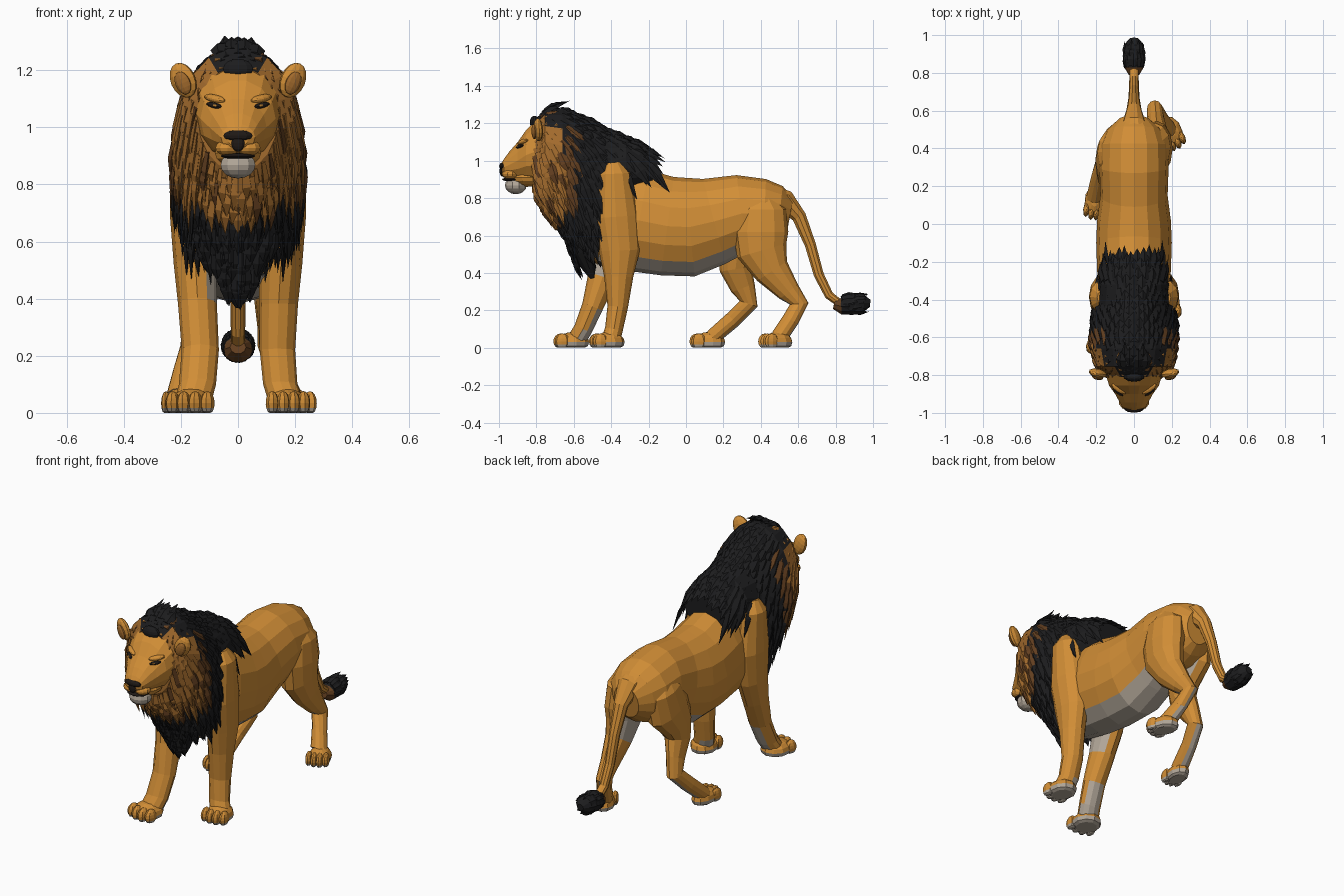
import bpy
import bmesh
import math
import random
from mathutils import Vector, Matrix

random.seed(4)
default_cube = bpy.data.objects.get("Cube")
if default_cube:
    bpy.data.objects.remove(default_cube, do_unlink=True)


def material(name, red, green, blue):
    mat = bpy.data.materials.new(name)
    mat.use_nodes = True
    mat.diffuse_color = (red, green, blue, 1)
    shader = next(n for n in mat.node_tree.nodes if n.type == 'BSDF_PRINCIPLED')
    shader.inputs["Base Color"].default_value = (red, green, blue, 1)
    shader.inputs["Roughness"].default_value = .9
    return mat


TAN = material("tan_fur", .64, .27, .037)
BROWN = material("brown_mane", .36, .145, .026)
UMBER = material("dark_brown_mane", .13, .052, .015)
BLACK = material("black_mane", .012, .012, .013)
PALE = material("pale_fur", .45, .39, .32)
DARK = material("dark_skin", .014, .01, .008)
AMBER = material("amber_iris", .45, .2, .03)


def make(name, bm, mats, rule=None):
    """Turn a bmesh into a flat shaded object; rule(centre, normal) picks the material slot."""
    for v in bm.verts:
        v.co.z = max(v.co.z, 0)
    bmesh.ops.recalc_face_normals(bm, faces=bm.faces)
    bm.normal_update()
    for face in bm.faces:
        if rule:
            face.material_index = int(rule(face.calc_center_median(), face.normal))
    mesh = bpy.data.meshes.new(name)
    bm.to_mesh(mesh)
    bm.free()
    for mat in mats:
        mesh.materials.append(mat)
    bpy.context.collection.objects.link(bpy.data.objects.new(name, mesh))


def tube(name, stations, mats, rule=None, sides=12, upright=False):
    """Loft elliptical rings; each station is x, y, z, half width, half depth."""
    bm = bmesh.new()
    rings = []
    centres = [Vector(s[:3]) for s in stations]
    for i, (x, y, z, wide, deep) in enumerate(stations):
        tangent = centres[min(i + 1, len(centres) - 1)] - centres[max(i - 1, 0)]
        across = Vector((1, 0, 0))
        up = Vector((0, 0, 1)) if upright else across.cross(tangent).normalized()
        ring = []
        for k in range(sides):
            angle = math.tau * k / sides
            offset = across * wide * math.cos(angle) + up * deep * math.sin(angle)
            ring.append(bm.verts.new(centres[i] + offset))
        rings.append(ring)
    for lower, upper in zip(rings, rings[1:]):
        for k in range(sides):
            j = (k + 1) % sides
            bm.faces.new((lower[k], lower[j], upper[j], upper[k]))
    bm.faces.new(rings[0])
    bm.faces.new(rings[-1])
    make(name, bm, mats, rule)


def add_ball(bm, centre, size, turn=Matrix(), segments=10):
    matrix = Matrix.Translation(centre) @ turn.to_4x4() @ Matrix.Diagonal((*size, 1))
    bmesh.ops.create_uvsphere(bm, u_segments=segments, v_segments=8, radius=1, matrix=matrix)


def ball(name, centre, size, mat, turn=Matrix()):
    bm = bmesh.new()
    add_ball(bm, centre, size, turn)
    make(name, bm, [mat])


def add_lock(bm, root, flow, normal, length, width):
    """One tapered, slightly bent lock of hair."""
    flow = flow.normalized()
    side = flow.cross(normal).normalized()
    lift = side.cross(flow)
    rings = []
    for along, scale in ((0, .7), (.45, 1)):
        centre = root + flow * length * along + lift * width * along * .4
        corners = (side, lift * .4, -side, lift * -.4)
        rings.append([bm.verts.new(centre + c * width * scale) for c in corners])
    tip = bm.verts.new(root + flow * length - lift * width * .2)
    for k in range(4):
        j = (k + 1) % 4
        bm.faces.new((rings[0][k], rings[0][j], rings[1][j], rings[1][k]))
        bm.faces.new((rings[1][k], rings[1][j], tip))
    bm.faces.new(rings[0])


# Torso with pale belly
tube("torso", [
    (0, -.54, .74, .12, .2), (0, -.42, .71, .17, .27), (0, -.25, .68, .195, .275),
    (0, -.1, .65, .2, .265), (0, .02, .645, .195, .265), (0, .15, .675, .178, .235),
    (0, .3, .718, .183, .207), (0, .42, .715, .18, .187), (0, .5, .71, .145, .155),
    (0, .555, .7, .08, .1)],
    [TAN, PALE], lambda c, n: n.z < -.6 and -.5 < c.y < .3, sides=16)


# Legs: soles, backs of the shanks and some inner sides are pale
def front_rule(c, n):
    inner = .4 < c.z < .5 and c.x < 0 and n.x > .75
    return inner or (c.z < .18 and n.z < -.3)


def hind_rule(c, n):
    inner = .45 < c.z < .7 and c.y > .38 and n.x * c.x < 0 and abs(n.x) > .6
    return inner or (c.z < .25 and n.z < -.38 and abs(n.x) < .5)


tube("front_leg_left", [
    (.15, -.39, .99, .045, .045), (.16, -.385, .93, .075, .09), (.156, -.375, .7, .083, .122),
    (.15, -.355, .52, .075, .11), (.142, -.36, .38, .068, .078), (.138, -.365, .22, .062, .055),
    (.148, -.385, .1, .06, .048), (.165, -.4, .05, .062, .05)], [TAN, PALE], front_rule)
tube("front_leg_right", [
    (-.15, -.39, .99, .045, .045), (-.16, -.385, .93, .075, .09),
    (-.156, -.385, .7, .083, .122), (-.15, -.405, .52, .075, .105),
    (-.142, -.445, .38, .068, .08), (-.132, -.5, .22, .065, .057),
    (-.142, -.55, .1, .065, .05), (-.155, -.58, .05, .065, .05)], [TAN, PALE], front_rule)
tube("hind_leg_left", [
    (.09, .4, .81, .06, .07), (.11, .405, .74, .083, .13), (.12, .4, .62, .085, .147),
    (.12, .405, .52, .08, .137), (.12, .46, .41, .065, .095), (.115, .55, .3, .047, .062),
    (.11, .605, .235, .042, .05), (.14, .56, .15, .042, .045), (.18, .5, .06, .05, .045)],
    [TAN, PALE], hind_rule)
tube("hind_leg_right", [
    (-.09, .38, .81, .06, .07), (-.11, .38, .74, .083, .13), (-.12, .34, .62, .085, .155),
    (-.12, .275, .51, .08, .115), (-.13, .265, .42, .065, .085), (-.145, .305, .32, .047, .066),
    (-.16, .335, .235, .042, .05), (-.185, .25, .15, .042, .045), (-.205, .14, .055, .048, .042)],
    [TAN, PALE], hind_rule)


# Paws with four toes each
def paw(name, x, y, wide, yaw):
    bm = bmesh.new()
    turn = Matrix.Rotation(yaw, 4, 'Z')
    origin = Vector((x, y, 0))
    add_ball(bm, origin + Vector((0, .01, .03)), (wide, .085, .055), turn)
    for k in (-1.5, -.5, .5, 1.5):
        toe = Vector((k * wide * .5, -.062 + abs(k) * .013, .034))
        add_ball(bm, origin + turn @ toe, (wide * .31, .04, .042), turn, 8)
    make(name, bm, [TAN, PALE], lambda c, n: c.z < .022)


paw("front_paw_left", .17, -.422, .074, .12)
paw("front_paw_right", -.163, -.612, .082, -.12)
paw("hind_paw_left", .193, .48, .062, .4)
paw("hind_paw_right", -.207, .115, .055, -.1)

# Tail and tuft
tube("tail", [
    (0, .43, .82, .1, .06), (0, .53, .785, .065, .062), (0, .605, .7, .04, .04),
    (0, .665, .55, .03, .031), (0, .71, .39, .027, .028), (0, .765, .28, .025, .025),
    (0, .84, .225, .025, .02)], [TAN], sides=10)
tube("tail_tuft", [
    (0, .79, .23, .028, .024), (0, .83, .222, .052, .046), (0, .89, .232, .06, .057),
    (0, .95, .24, .052, .048), (0, .985, .238, .02, .02)],
    [BLACK, UMBER], lambda c, n: c.y < .82, sides=10)
bm = bmesh.new()
for k in range(30):
    angle = k * 2.4
    out = Vector((math.cos(angle), 0, math.sin(angle)))
    root = Vector((0, .82 + .08 * random.random(), .232)) + out * .048
    add_lock(bm, root, Vector((0, 1, .1)) + out * .05, out, .085, .02)
make("tail_tuft_locks", bm, [BLACK])

# Head
tube("head", [
    (0, -.7, 1.06, .13, .15), (0, -.8, 1.05, .148, .17), (0, -.855, 1.03, .132, .137),
    (0, -.9, 1.0, .1, .102), (0, -.945, .978, .075, .072), (0, -.972, .965, .06, .047),
    (0, -.985, .96, .035, .03)], [TAN], sides=14, upright=True)
ball("jaw", (0, -.85, .91), (.085, .09, .05), TAN)
ball("chin", (0, -.91, .868), (.064, .058, .047), PALE)
ball("mouth", (0, -.932, .9), (.064, .052, .011), DARK)
ball("nose", (0, -.977, .971), (.054, .022, .02), DARK)
ball("nose_base", (0, -.982, .945), (.024, .015, .03), DARK)
ball("forelock", (0, -.81, 1.205), (.055, .025, .035), BLACK)
for side, word in ((1, "left"), (-1, "right")):
    lean = Matrix.Rotation(side * .4, 4, 'Y') @ Matrix.Rotation(side * .3, 4, 'Z')
    slant = Matrix.Rotation(side * .6, 4, 'Z') @ Matrix.Rotation(side * -.2, 4, 'Y')
    ball("muzzle_pad_" + word, (side * .036, -.94, .928), (.045, .044, .028), TAN)
    ball("eye_rim_" + word, (side * .083, -.889, 1.077), (.034, .012, .01), DARK, slant)
    ball("iris_" + word, (side * .08, -.899, 1.076), (.012, .006, .005), AMBER, slant)
    ball("brow_" + word, (side * .08, -.872, 1.1), (.046, .019, .014), TAN, slant)
    ball("ear_" + word, (side * .192, -.79, 1.165), (.046, .024, .064), TAN, lean)
    ball("ear_hollow_" + word, (side * .193, -.812, 1.155), (.028, .013, .042), BROWN, lean)


# Mane core: brown ruff around the face, black behind and on the chest
def is_ruff(place):
    return place.y < -.62 and place.z > .72 + 1.2 * max(0, abs(place.x) - .1)


MANE = [
    (0, -.81, 1.03, .14, .185), (0, -.755, 1.015, .205, .265), (0, -.66, .97, .227, .315),
    (0, -.55, .875, .222, .36), (0, -.45, .865, .2, .315), (0, -.32, .96, .185, .17),
    (0, -.18, .95, .135, .09)]
tube("mane_core", MANE, [BLACK, BROWN],
     lambda c, n: is_ruff(c) and c.z < 1.2, sides=18, upright=True)
tube("chest_bib", [
    (0, -.59, .64, .16, .07), (0, -.55, .51, .1, .06), (0, -.515, .42, .045, .035),
    (0, -.5, .37, .01, .01)], [BLACK])

# Mane locks flowing back over the neck and hanging at the sides
hair = {"ruff": bmesh.new(), "ruff_edge": bmesh.new(), "mane": bmesh.new()}
for row in range(20):
    count = 28
    for k in range(count):
        spot = min(.15 + row * .29 + random.uniform(-.1, .1), len(MANE) - 1.01)
        i = int(spot)
        mix = spot - i
        _, y, z, wide, deep = [p + (q - p) * mix for p, q in zip(MANE[i], MANE[i + 1])]
        angle = math.tau * (k + .5 * (row % 2)) / count
        out = Vector((math.cos(angle) / wide, 0, math.sin(angle) / deep)).normalized()
        root = Vector((wide * math.cos(angle), y, z + deep * math.sin(angle))) - out * .006
        if y > -.47 and out.z < .15:
            continue
        top = max(0, out.z)
        flow = Vector((out.x * .04, .3 + .7 * top, -1 + .6 * top)) + out * .07
        if y < -.72 and out.z > .8:
            flow.z += .85
        kind = "mane"
        if is_ruff(root) and out.z < (.6 if y > -.74 else .85):
            kind = "ruff_edge" if y > -.69 or random.random() < .1 else "ruff"
        length = random.uniform(.14, .21) * (.65 if abs(out.z) > .6 else 1)
        add_lock(hair[kind], root, flow, out, length, random.uniform(.02, .032))

# Locks gathering to a point on the chest
for k in range(45):
    z = random.uniform(.45, .66)
    half = (z - .36) * .55
    x = random.uniform(-half, half)
    bulge = .06 * math.sqrt(1 - (x / half) ** 2)
    root = Vector((x, -.5 - .4 * (z - .37) - bulge, z))
    add_lock(hair["mane"], root, Vector((-x, .35, -1)), Vector((x * 4, -1, -.4)).normalized(),
             .11, .022)
for (kind, bm), mat in zip(hair.items(), (BROWN, UMBER, BLACK)):
    make(kind + "_locks", bm, [mat])
